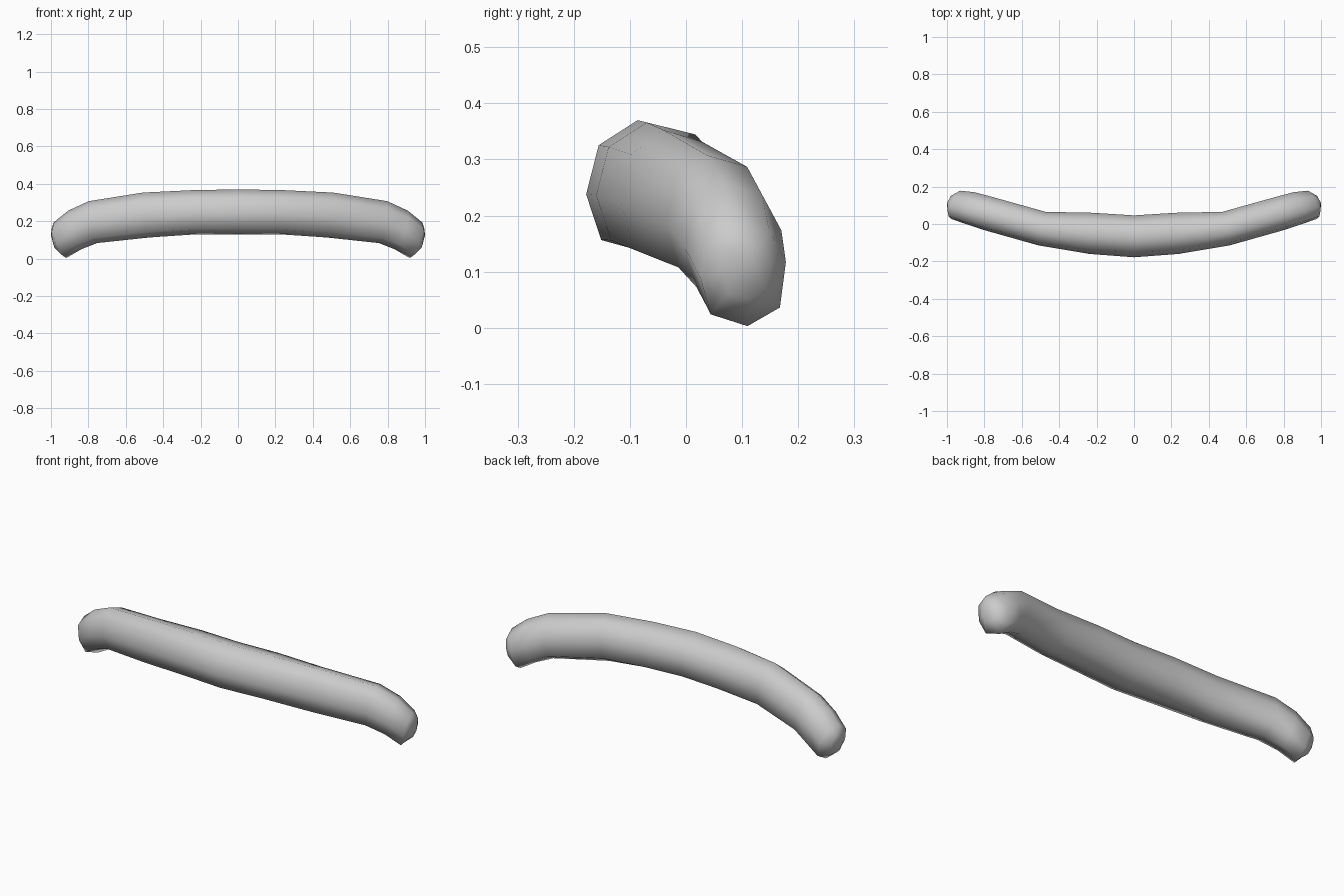
import bpy, bmesh
from mathutils import Vector

if "Cube" in bpy.data.objects:
    bpy.data.objects.remove(bpy.data.objects["Cube"])

# Boxy-round cross-section: (back direction, up direction)
PROFILE = [(-1, -.1), (-.8, .63), (-.18, 1), (.6, .82), (1, .2),
           (.86, -.65), (.1, -1), (-.76, -.78)]

# Stations from the middle to the right end:
# centre x, y, z, half depth, half height, x lean upward, x lean backward
STATIONS = [
    (0, -.066, .25, .112, .12, 0, 0),
    (.23, -.05, .248, .11, .118, .01, -.01),
    (.49, -.025, .233, .09, .12, .015, -.02),
    (.775, .055, .195, .09, .112, .02, -.02),
    (.872, .084, .153, .086, .103, .032, -.025),
    (.951, .102, .098, .076, .095, .03, -.027),
    (.985, .108, .105, .042, .055, .01, -.008),
]

bm = bmesh.new()
rings = []
for cx, cy, cz, hy, hz, lean_up, lean_back in STATIONS:
    back, up = Vector((lean_back, hy, 0)), Vector((lean_up, 0, hz))
    rings.append([bm.verts.new(Vector((cx, cy, cz)) + back * b + up * u)
                  for b, u in PROFILE])

# Skin the stations and close the rounded tip
n = len(PROFILE)
for a, b in zip(rings, rings[1:]):
    for i in range(n):
        j = (i + 1) % n
        bm.faces.new((a[i], a[j], b[j], b[i]))
tip = bm.verts.new((1, .112, .125))
for i in range(n):
    bm.faces.new((rings[-1][i], rings[-1][(i + 1) % n], tip))
bmesh.ops.recalc_face_normals(bm, faces=bm.faces)
# An open half shell: make sure its normals point outward at the tip
bm.faces.ensure_lookup_table()
if bm.faces[-1].normal.x < 0:
    bmesh.ops.reverse_faces(bm, faces=bm.faces)

mesh = bpy.data.meshes.new("curved_bar")
bm.to_mesh(mesh)
bm.free()
bar = bpy.data.objects.new("curved_bar", mesh)
bpy.context.collection.objects.link(bar)

# Mirror to the left half
mirror = bar.modifiers.new("mirror", 'MIRROR')
mirror.use_axis[0] = True
mirror.use_clip = True
for p in mesh.polygons:
    p.use_smooth = True
